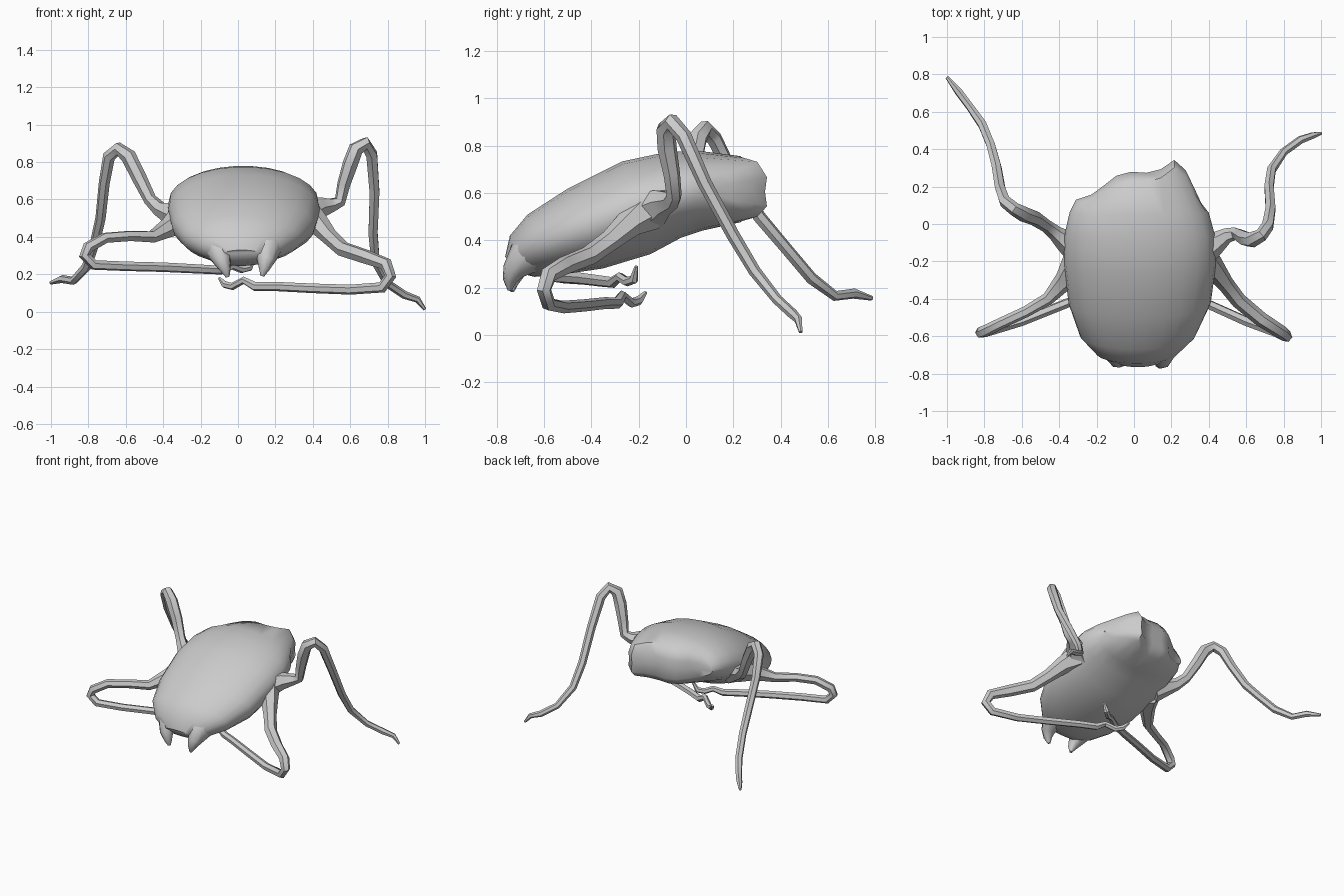
import bpy, bmesh, math

SEG = 26


def smooth(obj, angle=50):
    bpy.ops.object.select_all(action='DESELECT')
    obj.select_set(True)
    bpy.context.view_layer.objects.active = obj
    bpy.ops.object.shade_smooth_by_angle(angle=math.radians(angle))


def tube(name, pts, res=1):
    """Tapered tube through (x, y, z, radius) points."""
    cu = bpy.data.curves.new(name, 'CURVE')
    cu.dimensions = '3D'
    cu.bevel_depth = 1.0
    cu.bevel_resolution = res
    cu.use_fill_caps = True
    sp = cu.splines.new('POLY')
    sp.points.add(len(pts) - 1)
    for p, (x, y, z, r) in zip(sp.points, pts):
        p.co = (x, y, z, 1)
        p.radius = r
    ob = bpy.data.objects.new(name, cu)
    bpy.context.collection.objects.link(ob)
    bpy.ops.object.select_all(action='DESELECT')
    ob.select_set(True)
    bpy.context.view_layer.objects.active = ob
    bpy.ops.object.convert(target='MESH')
    ob = bpy.context.view_layer.objects.active
    ob.name = name
    smooth(ob)


# Ragged rear edge of the shell seen from above
EDGE = [(-.36, .07), (-.31, .13), (-.22, .16), (-.06, .285), (.05, .27),
        (.15, .295), (.24, .36), (.30, .24), (.37, .09)]


def edge_y(x):
    for (x0, y0), (x1, y1) in zip(EDGE, EDGE[1:]):
        if x <= x1:
            return y0 + (y1 - y0) * (x - x0) / (x1 - x0)
    return EDGE[-1][1]


# Body sections: top y, z / bottom y, z / left x, right x
sections = [
    (-.765, .33, -.70, .26, -.10, .14),
    (-.745, .42, -.64, .245, -.20, .23),
    (-.67, .51, -.52, .255, -.29, .33),
    (-.50, .62, -.35, .28, -.35, .41),
    (-.27, .735, -.15, .34, -.375, .44),
    (-.08, .775, -.02, .41, -.37, .43),
    (.05, .78, .07, .44, -.345, .40),
]
bm = bmesh.new()
rings = []
for ty, tz, by, bz, xl, xr in sections:
    ring = []
    for i in range(SEG):
        a = 2 * math.pi * i / SEG
        s = (1 + math.sin(a)) / 2
        ring.append(bm.verts.new(((xl + xr) / 2 + (xr - xl) / 2 * math.cos(a),
                                  by + (ty - by) * s, bz + (tz - bz) * s)))
    rings.append(ring)
# Rear rim follows the ragged edge and closes in a slight dish
for zt, zb, dy in ((.757, .475, -.05), (.68, .53, 0), (.605, .605, -.01)):
    ring = []
    for i in range(SEG):
        a = 2 * math.pi * i / SEG
        x = .025 + .335 * math.cos(a)
        s = (1 + math.sin(a)) / 2
        y = edge_y(x) + dy * abs(math.sin(a))
        ring.append(bm.verts.new((x, y, zb + (zt - zb) * s)))
    rings.append(ring)
for r0, r1 in zip(rings, rings[1:]):
    for i in range(SEG):
        j = (i + 1) % SEG
        bm.faces.new((r0[i], r0[j], r1[j], r1[i]))
bm.faces.new(rings[0])
bmesh.ops.remove_doubles(bm, verts=bm.verts, dist=.001)
bmesh.ops.recalc_face_normals(bm, faces=bm.faces)
me = bpy.data.meshes.new("body_shell")
bm.to_mesh(me)
bm.free()
body = bpy.data.objects.new("body_shell", me)
bpy.context.collection.objects.link(body)
smooth(body)

# Pair of hooked jaws
tube("jaw_left", [(-.11, -.60, .38, .10), (-.10, -.68, .33, .075), (-.085, -.725, .27, .048),
                  (-.065, -.735, .22, .028), (-.055, -.735, .185, .010)], 2)
tube("jaw_right", [(.16, -.60, .38, .10), (.155, -.68, .33, .08), (.15, -.73, .27, .048),
                   (.14, -.745, .23, .030), (.13, -.745, .19, .010)], 2)

# Rear legs
tube("rear_leg_right", [
    (.36, -.15, .53, .09), (.44, -.10, .56, .06), (.50, -.06, .57, .04), (.545, -.05, .59, .033),
    (.565, -.06, .68, .036), (.60, -.08, .79, .042), (.63, -.085, .87, .042), (.68, -.06, .90, .036),
    (.715, -.01, .84, .034), (.73, .08, .64, .030), (.722, .20, .42, .028), (.735, .29, .27, .026),
    (.80, .385, .15, .022), (.89, .45, .09, .022), (.96, .475, .065, .018), (1.0, .485, .012, .008)])
tube("rear_leg_left", [
    (-.29, -.14, .50, .09), (-.37, -.09, .53, .06), (-.42, -.05, .55, .042), (-.47, -.01, .60, .035),
    (-.53, .03, .72, .040), (-.585, .05, .83, .042), (-.64, .08, .872, .036), (-.69, .12, .83, .034),
    (-.715, .19, .69, .030), (-.735, .31, .50, .028), (-.765, .42, .37, .026), (-.81, .53, .24, .026),
    (-.88, .63, .165, .022), (-.94, .71, .175, .022), (-1.0, .785, .155, .010)])

# Front legs, folded back under the body
tube("front_leg_right", [
    (.36, -.17, .52, .09), (.43, -.24, .47, .06), (.49, -.32, .40, .045), (.56, -.41, .335, .042),
    (.68, -.51, .295, .040), (.79, -.58, .255, .036), (.815, -.60, .19, .032), (.77, -.58, .13, .030),
    (.60, -.52, .118, .027), (.40, -.43, .125, .026), (.20, -.34, .135, .025), (.09, -.29, .135, .025),
    (.03, -.27, .168, .020), (-.03, -.23, .135, .020), (-.07, -.20, .145, .020), (-.10, -.17, .18, .008)])
tube("front_leg_left", [
    (-.30, -.21, .49, .09), (-.37, -.30, .45, .055), (-.46, -.40, .40, .034), (-.58, -.47, .405, .030),
    (-.71, -.53, .395, .030), (-.80, -.575, .345, .032), (-.82, -.58, .30, .030), (-.77, -.57, .25, .028),
    (-.60, -.52, .243, .026), (-.40, -.44, .238, .026), (-.20, -.36, .228, .025), (-.09, -.31, .222, .024),
    (-.03, -.28, .245, .020), (.02, -.25, .225, .020), (.06, -.22, .235, .020), (.09, -.21, .29, .008)])
